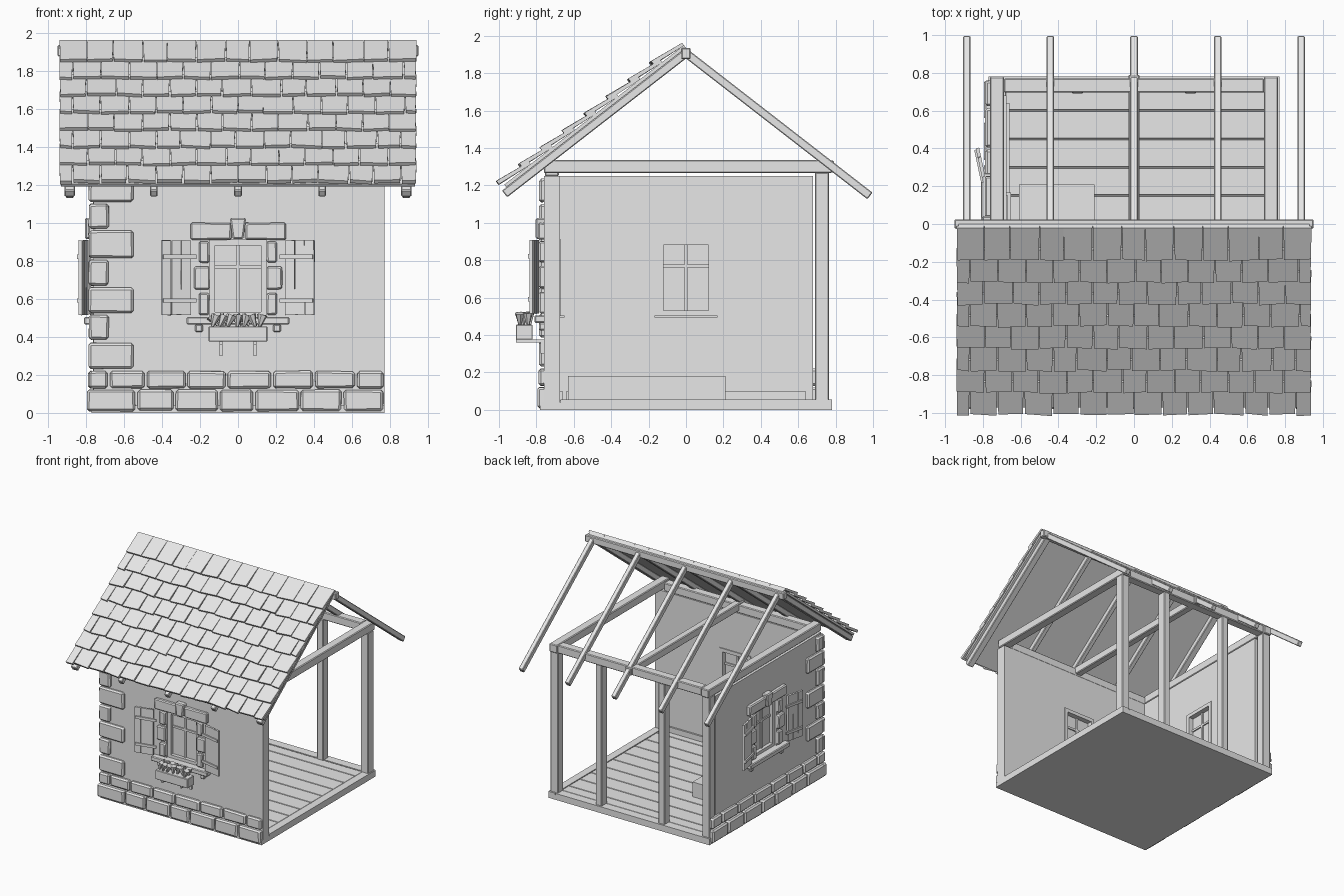
import bpy, bmesh, math, random
from mathutils import Matrix, Vector

random.seed(4)
grey = bpy.data.materials.new("plain_grey")
grey.diffuse_color = (0.8, 0.8, 0.8, 1)
ID = Matrix.Identity(4)
parts = {}  # part name -> bmesh
FACES = [(0, 1, 3, 2), (4, 6, 7, 5), (0, 4, 5, 1), (2, 3, 7, 6), (0, 2, 6, 4), (1, 5, 7, 3)]


def hexa(name, corners, M=ID):
    """Eight corners ordered x, then y, then z (low before high)."""
    bm = parts.setdefault(name, bmesh.new())
    vs = [bm.verts.new(M @ Vector(c)) for c in corners]
    for f in FACES:
        bm.faces.new([vs[i] for i in f])


def box(name, x0, x1, y0, y1, z0, z1, M=ID, jit=0.0):
    r = lambda: random.uniform(-jit, jit)
    hexa(name, [(x + r(), y, z + r()) for x in (x0, x1) for y in (y0, y1) for z in (z0, z1)], M)


# Wall frames: u along the wall, v inward from its outer face, z up
FRONT = Matrix.Translation((0, -0.76, 0))
LEFT = Matrix.Rotation(-math.pi / 2, 4, 'Z') @ FRONT
T = 0.085

# Floor: slab, rim and planks along x
box("floor_slab", -0.77, 0.77, -0.78, 0.78, 0, 0.04)
box("floor_rim", 0.705, 0.77, -0.67, 0.78, 0.035, 0.055)
box("floor_rim", -0.77, 0.7, 0.705, 0.78, 0.035, 0.055)
edges = [-0.67, -0.6, -0.45, -0.3, -0.15, 0, 0.15, 0.3, 0.45, 0.6, 0.7]
for a, b in zip(edges, edges[1:]):
    box("floor_planks", -0.68, 0.7, a + 0.003, b - 0.003, 0.035, 0.053)
box("floor_platform", -0.61, -0.21, -0.63, 0.21, 0.05, 0.18)


def wall(name, M, u0, u1):
    """Wall with a window opening."""
    box(name, u0, -0.15, 0, T, 0.03, 1.25, M)
    box(name, 0.15, u1, 0, T, 0.03, 1.25, M)
    box(name, -0.15, 0.15, 0, T, 0.03, 0.5, M)
    box(name, -0.15, 0.15, 0, T, 0.91, 1.25, M)


wall("front_wall", FRONT, -0.76, 0.77)
wall("left_wall", LEFT, -0.68, 0.76)
box("skirting", -0.64, 0.64, T, T + 0.015, 0.05, 0.1, LEFT)
box("skirting", -0.66, 0.7, T, T + 0.015, 0.05, 0.1, FRONT)


def window(M):
    # Frame, glass and glazing bars
    for s in (-1, 1):
        a, b = sorted((s * 0.15, s * 0.12))
        box("window_frame", a, b, 0.015, T + 0.008, 0.5, 0.91, M)
    box("window_frame", -0.12, 0.12, 0.015, T + 0.008, 0.88, 0.91, M)
    box("window_frame", -0.12, 0.12, 0.015, T + 0.008, 0.5, 0.53, M)
    box("window_glass", -0.12, 0.12, 0.045, 0.05, 0.53, 0.88, M)
    box("glazing_bars", -0.009, 0.009, 0.035, 0.06, 0.53, 0.88, M)
    box("glazing_bars", -0.12, 0.12, 0.035, 0.06, 0.76, 0.778, M)
    box("inner_sill", -0.168, 0.168, T, T + 0.025, 0.493, 0.505, M)
    # Stone surround with keystone
    for s in (-1, 1):
        for z0, z1, w in ((0.515, 0.63, 0.205), (0.65, 0.77, 0.232), (0.79, 0.902, 0.205)):
            a, b = sorted((s * 0.15, s * w))
            box("window_stones", a, b, -0.025, 0.02, z0, z1, M, 0.002)
    box("window_stones", -0.25, -0.035, -0.03, 0.02, 0.912, 1.0, M, 0.004)
    box("window_stones", 0.035, 0.25, -0.03, 0.02, 0.912, 1.0, M, 0.004)
    k = [(x * (0.028 if z < 1 else 0.043), y, z) for x in (-1, 1) for y in (-0.045, 0.02) for z in (0.914, 1.025)]
    hexa("window_stones", k, M)
    # Sill with brackets
    box("outer_sill", -0.27, 0.27, -0.05, 0.02, 0.465, 0.505, M)
    for x in (-0.205, 0.205):
        box("outer_sill", x - 0.02, x + 0.02, -0.025, 0.01, 0.425, 0.466, M)
    # Shutters, swung slightly away from the wall
    for s in (-1, 1):
        H = M @ Matrix.Translation((s * 0.235, -0.03, 0)) @ Matrix.Rotation(s * -0.21, 4, 'Z')
        for i in range(3):
            a, b = sorted((s * (0.015 + i * 0.053), s * (0.065 + i * 0.053)))
            box("shutter_planks", a, b, -0.012, 0.006, 0.515, 0.907, H, 0.002)
        for z in (0.58, 0.81):
            a, b = sorted((s * -0.012, s * 0.165))
            box("shutter_battens", a, b, -0.022, -0.01, z, z + 0.022, H)


window(FRONT)
window(LEFT)

# Flower box on the front window with brackets
box("flower_box", -0.155, 0.155, -0.15, -0.06, 0.375, 0.455, FRONT)
for x in (-0.09, 0.09):
    box("flower_box_brackets", x - 0.008, x + 0.008, -0.15, 0.01, 0.36, 0.375, FRONT)
    box("flower_box_brackets", x - 0.008, x + 0.008, -0.018, 0.01, 0.3, 0.375, FRONT)
bm = parts["flowers"] = bmesh.new()
for i in range(7):
    for y in (-0.88, -0.845):
        pos = Matrix.Translation((-0.125 + i * 0.041, y + random.uniform(-.01, .01), 0.485))
        rot = Matrix.Rotation(random.uniform(-0.7, 0.7), 4, 'Y') @ Matrix.Rotation(random.random() * 3, 4, 'Z')
        bmesh.ops.create_cone(bm, cap_ends=True, segments=6, radius1=0.008, radius2=0.026, depth=0.065, matrix=pos @ rot)

# Stone base courses on both walls
row1 = [-0.8, -0.535, -0.335, -0.1, 0.085, 0.325, 0.55, 0.77]
row2 = [-0.79, -0.68, -0.485, -0.27, -0.06, 0.18, 0.4, 0.62, 0.77]
for row, z0, z1, out in ((row1, 0.01, 0.12, -0.035), (row2, 0.13, 0.22, -0.028)):
    for a, b in zip(row, row[1:]):
        box("base_stones", a + 0.006, b - 0.006, out, 0.02, z0, z1, FRONT, 0.003)
        b2 = min(b, 0.765)
        box("base_stones", -b2 + 0.006, min(-a - 0.006, 0.76), out, 0.02, z0, z1, LEFT, 0.003)

# Corner stones, long and short in turn
zs = [(0.23, 0.37), (0.385, 0.515), (0.525, 0.66), (0.67, 0.805), (0.815, 0.96), (0.97, 1.1), (1.11, 1.235)]
for i, (z0, z1) in enumerate(zs):
    f, l = (0.55, 0.68) if i % 2 == 0 else (0.68, 0.55)
    box("corner_stones", -0.785, -f, -0.025, 0.02, z0, z1, FRONT, 0.003)
    box("corner_stones", l, 0.755, -0.025, 0.02, z0, z1, LEFT, 0.003)

# Posts, top plates and tie beam
for x, h in ((-0.725, 0.037), (-0.3, 0.03), (0.3, 0.03), (0.725, 0.037)):
    box("posts", x - h, x + h, 0.69, 0.765, 0.04, 1.27)
for x in (-0.725, 0.725):
    box("side_plates", x - 0.037, x + 0.037, -0.76, 0.78, 1.265, 1.335)
box("end_plates", -0.688, 0.688, 0.695, 0.77, 1.265, 1.335)
box("end_plates", -0.688, 0.688, -0.755, -0.68, 1.25, 1.32)
box("tie_beam", -0.03, 0.03, -0.76, 0.79, 1.268, 1.333)

# Roof frames: x, distance down the slope, height off the rafters
A = math.radians(37.8)
c, s = math.cos(A), math.sin(A)
SLOPE = Matrix(((1, 0, 0, 0), (0, -c, -s, 0), (0, -s, c, 1.935), (0, 0, 0, 1)))
BACK = Matrix.Scale(-1, 4, (0, 1, 0)) @ SLOPE
for x in (-0.885, -0.443, 0, 0.443, 0.885):
    box("back_rafters", x - 0.02, x + 0.02, 0.015, 1.262, -0.045, 0, BACK)
    w = 0.028 if abs(x) > 0.8 else 0.02
    box("front_rafters", x - w, x + w, 0.015, 1.245, -0.045, 0, SLOPE)
box("ridge_beam", -0.95, 0.95, -0.025, 0.025, 1.875, 1.935)
box("roof_deck", -0.93, 0.93, 0.0, 1.215, 0, 0.018, SLOPE)

# Shingles: eight overlapping, slightly uneven rows
for k in range(8):
    end = 0.2 + 0.148 * k
    top = max(end - 0.2, -0.02)
    off = 0.07 if k % 2 else 0.0
    cuts = [-0.94] + [-0.94 + off + 0.1446 * i + random.uniform(-.012, .012) for i in range(1, 13)] + [0.94]
    if off:
        cuts.insert(1, -0.94 + off)
    for a, b in zip(cuts, cuts[1:]):
        e0, e1 = end + random.uniform(-.01, .006), end + random.uniform(-.01, .006)
        g0, g1 = random.uniform(.001, .007), random.uniform(.001, .007)
        lift = random.uniform(0, 0.004)
        pts = []
        for x, e, g in ((a, e0, g0), (b, e1, -g1)):
            pts += [(x + g / 3, top, 0.016), (x + g / 3, top, 0.034),
                    (x + g, e, 0.034 + lift), (x + g, e, 0.056 + lift)]
        hexa("shingles", pts, SLOPE)

# Turn every part into an object, with softened edges on stone and timber
bevels = {"base_stones": 0.012, "corner_stones": 0.012, "window_stones": 0.008, "outer_sill": 0.006,
          "posts": 0.006, "side_plates": 0.006, "end_plates": 0.006, "tie_beam": 0.006, "ridge_beam": 0.006,
          "front_rafters": 0.005, "back_rafters": 0.005, "flower_box": 0.004, "floor_planks": 0.002}
for name, bm in parts.items():
    bmesh.ops.recalc_face_normals(bm, faces=bm.faces)
    me = bpy.data.meshes.new(name)
    bm.to_mesh(me)
    bm.free()
    me.materials.append(grey)
    ob = bpy.data.objects.new(name, me)
    bpy.context.collection.objects.link(ob)
    if name in bevels:
        mod = ob.modifiers.new("soft_edges", 'BEVEL')
        mod.width = bevels[name]
        mod.segments = 1
